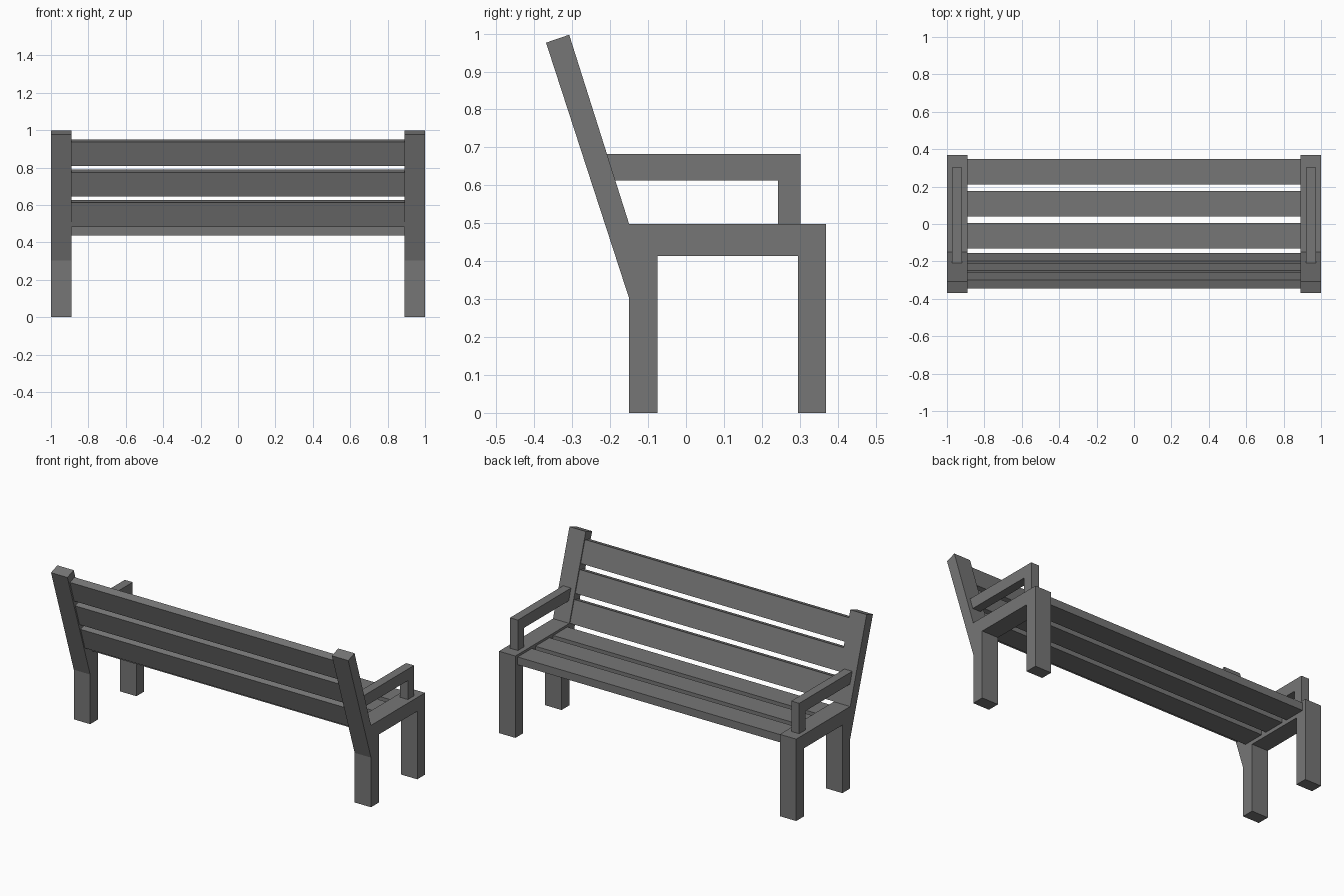
import bpy
import bmesh
from mathutils import Vector

if "Cube" in bpy.data.objects:
    bpy.data.objects.remove(bpy.data.objects["Cube"])

# Dark grey finish shared by every part
dark = bpy.data.materials.new("dark_grey")
dark.diffuse_color = (0.18, 0.18, 0.18, 1)
dark.use_nodes = True
dark.node_tree.nodes["Principled BSDF"].inputs["Base Color"].default_value = dark.diffuse_color


def extrude_profile(name, pts, x0, x1, mirror=False):
    """Extrude a (y, z) outline along x, optionally mirrored to the other side."""
    bm = bmesh.new()
    face = bm.faces.new([bm.verts.new((x0, y, z)) for y, z in pts])
    ext = bmesh.ops.extrude_face_region(bm, geom=[face])
    moved = [g for g in ext["geom"] if isinstance(g, bmesh.types.BMVert)]
    bmesh.ops.translate(bm, verts=moved, vec=(x1 - x0, 0, 0))
    bmesh.ops.recalc_face_normals(bm, faces=bm.faces)
    mesh = bpy.data.meshes.new(name)
    bm.to_mesh(mesh)
    bm.free()
    mesh.materials.append(dark)
    obj = bpy.data.objects.new(name, mesh)
    bpy.context.collection.objects.link(obj)
    if mirror:
        obj.modifiers.new("mirror", "MIRROR")
    return obj


# Side frames: legs, seat rail and leaning back post in one outline
frame = [(-0.15, 0), (-0.075, 0), (-0.075, 0.414), (0.295, 0.414), (0.295, 0),
         (0.369, 0), (0.369, 0.498), (-0.15, 0.498), (-0.308, 0.997),
         (-0.369, 0.976), (-0.15, 0.302)]
extrude_profile("side_frame", frame, 0.89, 1.0, mirror=True)

# Armrests with their short front posts, cut to the lean of the back
arm = [(-0.209, 0.683), (0.302, 0.683), (0.302, 0.498), (0.243, 0.498),
       (0.243, 0.613), (-0.187, 0.613)]
extrude_profile("armrest", arm, 0.92, 0.973, mirror=True)

width, thick = 0.136, 0.047

# Seat slats
for i in range(3):
    y1 = 0.347 - 0.171 * i
    y0, z1 = y1 - width, 0.484
    extrude_profile(f"seat_slat_{i + 1}",
                    [(y0, z1 - thick), (y1, z1 - thick), (y1, z1), (y0, z1)],
                    -0.89, 0.89)

# Back slats, tilted along the posts
up = Vector((-0.302, 0.953)).normalized()
back = Vector((-up.y, up.x))
for i in range(3):
    top = Vector((-0.300, 0.951)) - up * 0.1705 * i
    low = top - up * width
    extrude_profile(f"back_slat_{i + 1}",
                    [top, top + back * thick, low + back * thick, low],
                    -0.89, 0.89)
